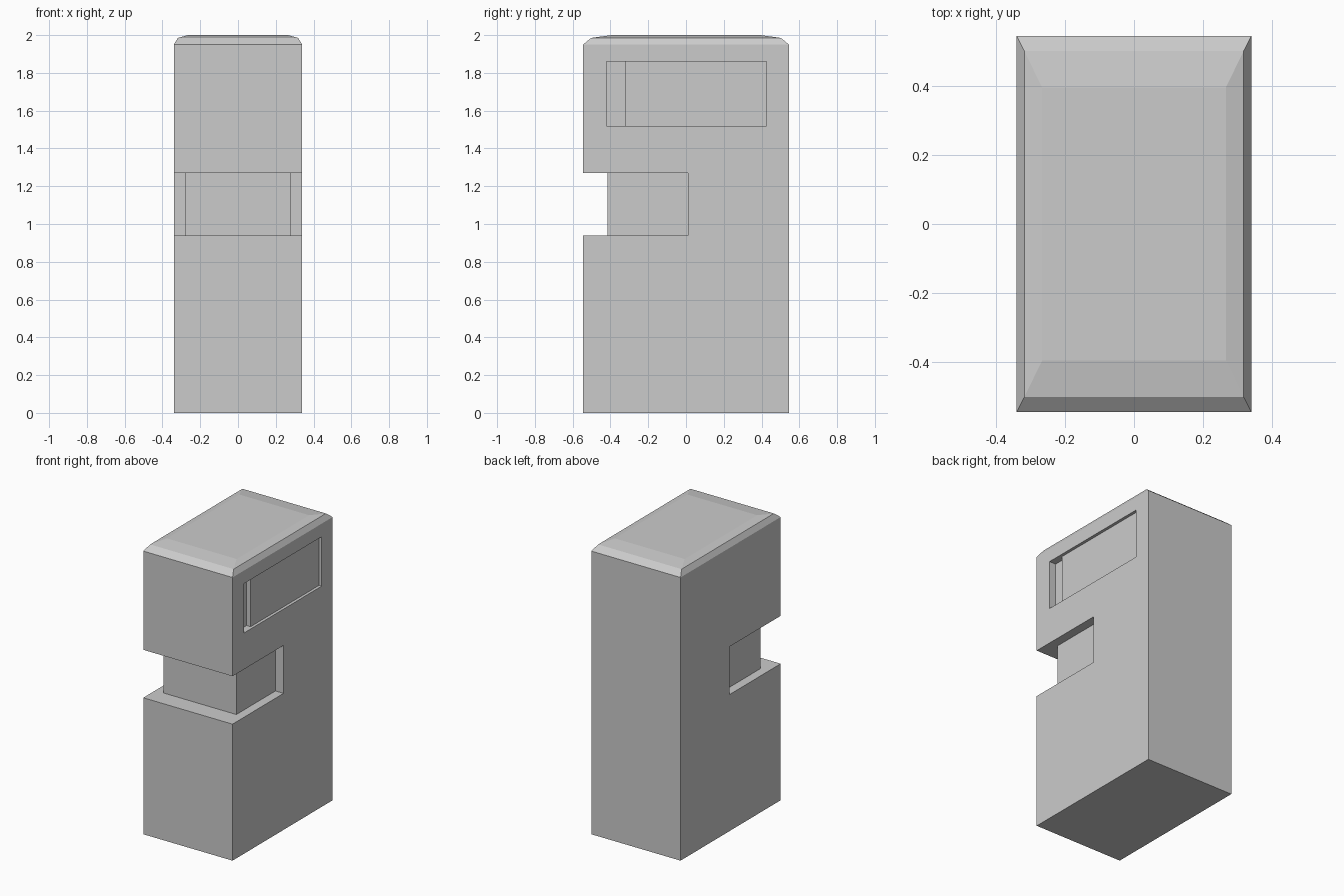
import bpy
import bmesh

cube = bpy.data.objects.get("Cube")
if cube:
    bpy.data.objects.remove(cube, do_unlink=True)

grey = bpy.data.materials.new("light_grey")
grey.use_nodes = True
grey.diffuse_color = (0.6, 0.6, 0.6, 1)
grey.node_tree.nodes["Principled BSDF"].inputs["Base Color"].default_value = (0.6, 0.6, 0.6, 1)


def loft(name, rings):
    """Closed solid through matching rings of points, bottom to top."""
    bm = bmesh.new()
    loops = [[bm.verts.new(p) for p in ring] for ring in rings]
    bm.faces.new(loops[0])
    bm.faces.new(loops[-1])
    n = len(loops[0])
    for low, high in zip(loops, loops[1:]):
        for i in range(n):
            j = (i + 1) % n
            bm.faces.new((low[i], low[j], high[j], high[i]))
    bmesh.ops.recalc_face_normals(bm, faces=bm.faces)
    mesh = bpy.data.meshes.new(name)
    bm.to_mesh(mesh)
    bm.free()
    mesh.materials.append(grey)
    obj = bpy.data.objects.new(name, mesh)
    bpy.context.collection.objects.link(obj)
    return obj


def rectangle(hx, hy, z):
    return [(-hx, -hy, z), (hx, -hy, z), (hx, hy, z), (-hx, hy, z)]


def prism(name, outline, z0, z1):
    return loft(name, [[(x, y, z) for x, y in outline] for z in (z0, z1)])


# Tall case with a two-step chamfered top
body = loft("case_body", [
    rectangle(0.34, 0.545, 0),
    rectangle(0.34, 0.545, 1.95),
    rectangle(0.318, 0.502, 1.985),
    rectangle(0.266, 0.395, 2.0),
])

# U-shaped notch wrapping the front and both sides
notch = prism("notch_cutter", [
    (-0.5, -0.7), (0.5, -0.7), (0.5, 0.01), (0.278, 0.01),
    (0.278, -0.415), (-0.278, -0.415), (-0.278, 0.01), (-0.5, 0.01),
], 0.94, 1.27)

# Shallow side panel recess with a deeper strip at its front end
recess = prism("panel_recess_cutter", [
    (0.5, -0.42), (0.5, 0.425), (0.32, 0.425),
    (0.32, -0.32), (0.29, -0.32), (0.29, -0.42),
], 1.52, 1.86)

# Cut both recesses and bake the result
for cutter in (notch, recess):
    cutter.hide_render = True
    mod = body.modifiers.new(cutter.name, 'BOOLEAN')
    mod.operation = 'DIFFERENCE'
    mod.solver = 'EXACT'
    mod.object = cutter

bpy.context.view_layer.update()
graph = bpy.context.evaluated_depsgraph_get()
result = bpy.data.meshes.new_from_object(body.evaluated_get(graph))
body.modifiers.clear()
body.data = result
result.materials.clear()
result.materials.append(grey)
for face in result.polygons:
    face.material_index = 0
    face.use_smooth = False
for cutter in (notch, recess):
    bpy.data.objects.remove(cutter, do_unlink=True)
